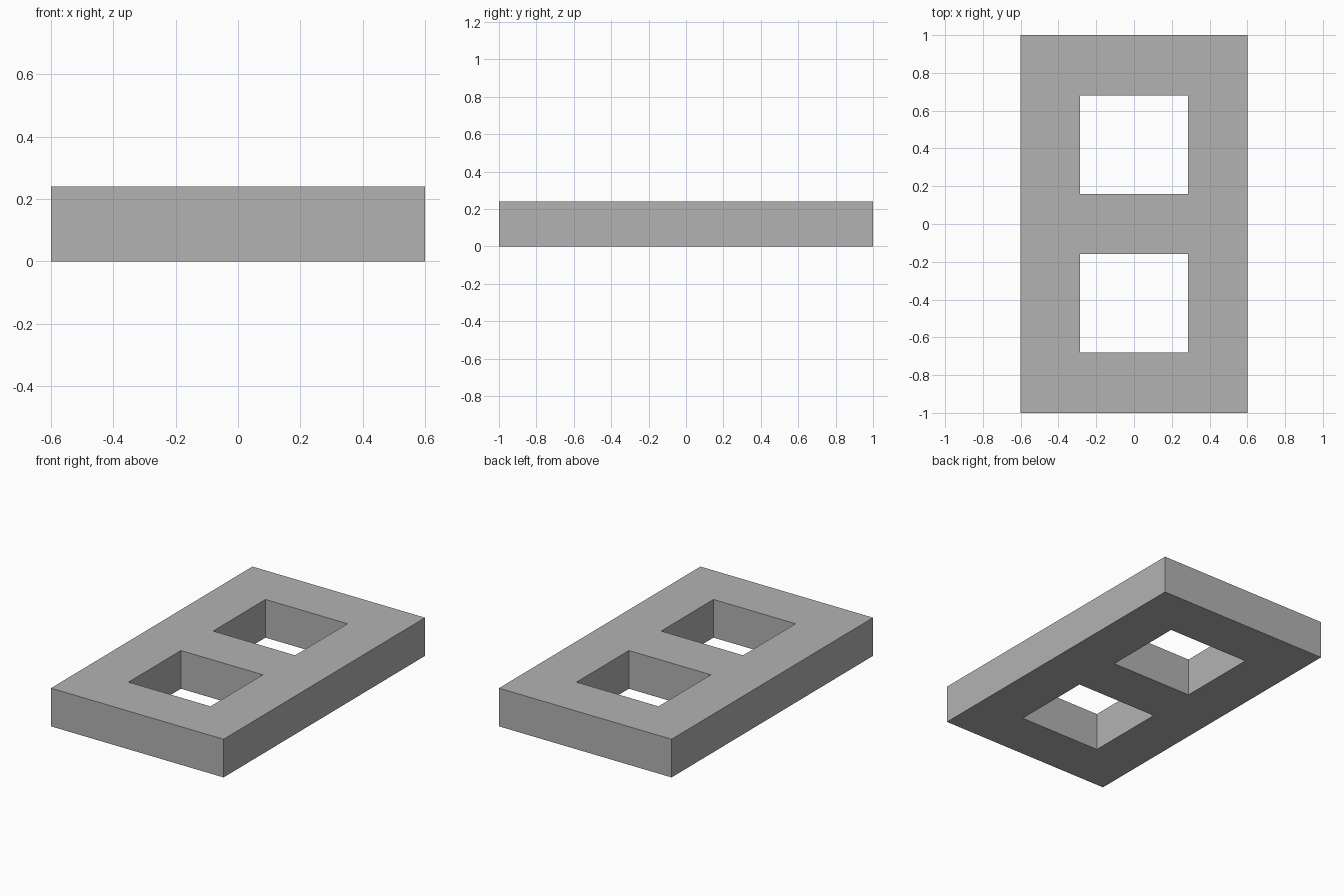
import bpy
import bmesh

cube = bpy.data.objects.get("Cube")
if cube:
    bpy.data.objects.remove(cube, do_unlink=True)

# Single flat grey
grey = bpy.data.materials.new("concrete_grey")
grey.use_nodes = True
colour = (0.45, 0.45, 0.45, 1)
grey.diffuse_color = colour
grey.node_tree.nodes["Principled BSDF"].inputs["Base Color"].default_value = colour

HEIGHT = 0.24
xs = [-0.6, -0.285, 0.285, 0.6]
ys = [-1, -0.68, -0.16, 0.16, 0.68, 1]

# Flat plan: a grid of panels with the two window cells left open
bm = bmesh.new()
grid = [[bm.verts.new((x, y, 0)) for x in xs] for y in ys]
for j in range(len(ys) - 1):
    for i in range(len(xs) - 1):
        if i == 1 and j in (1, 3):
            continue
        bm.faces.new((grid[j][i], grid[j][i + 1], grid[j + 1][i + 1], grid[j + 1][i]))

# Raise the plan into a solid block
raised = bmesh.ops.extrude_face_region(bm, geom=bm.faces[:], use_keep_orig=True)
top = [v for v in raised["geom"] if isinstance(v, bmesh.types.BMVert)]
bmesh.ops.translate(bm, verts=top, vec=(0, 0, HEIGHT))
bmesh.ops.recalc_face_normals(bm, faces=bm.faces[:])

mesh = bpy.data.meshes.new("two_hole_block")
bm.to_mesh(mesh)
bm.free()
mesh.materials.append(grey)
block = bpy.data.objects.new("two_hole_block", mesh)
bpy.context.collection.objects.link(block)
